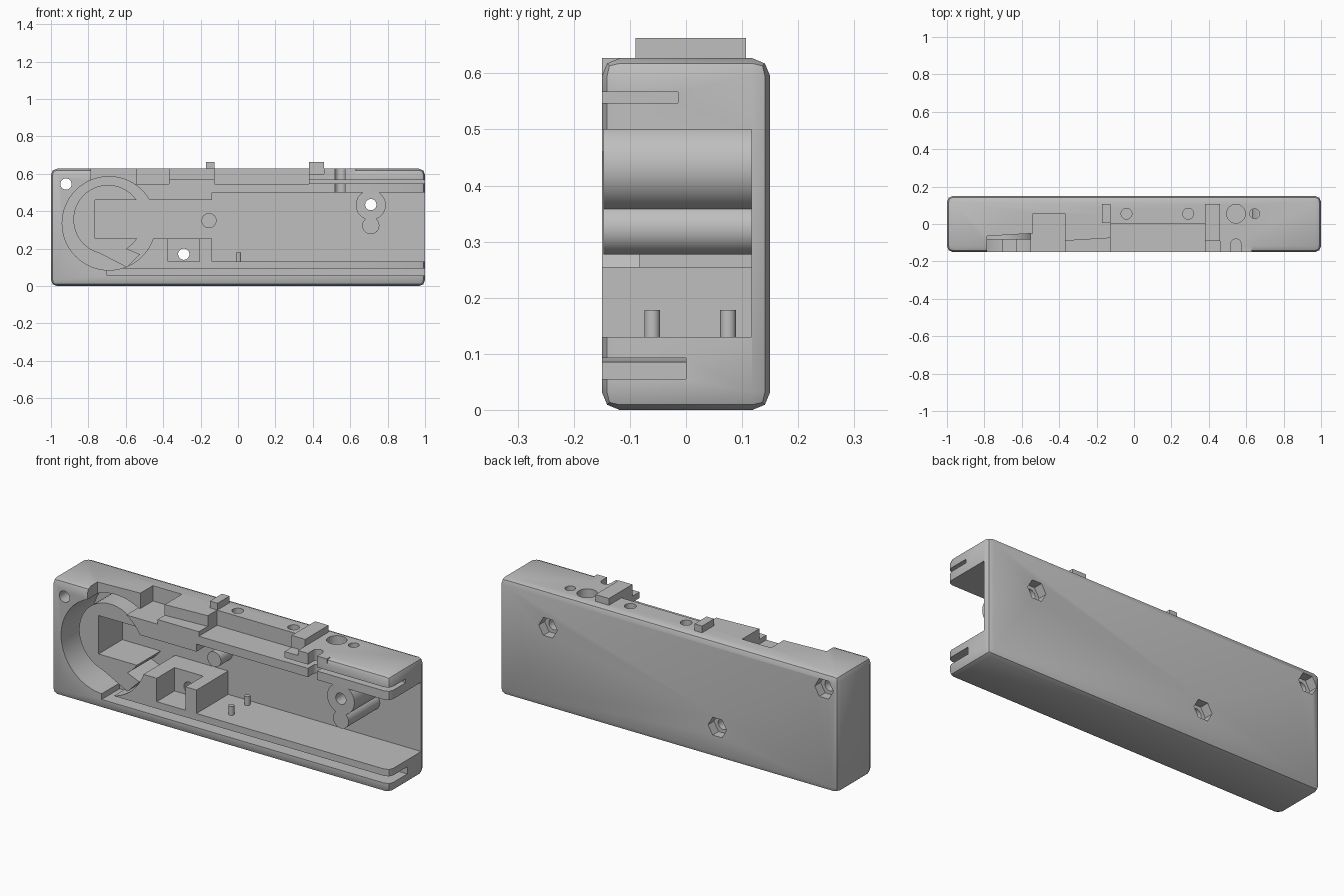
import bpy
import bmesh
from math import cos, sin, tau
from mathutils import Vector

cube = bpy.data.objects.get("Cube")
if cube:
    bpy.data.objects.remove(cube, do_unlink=True)

grey = bpy.data.materials.new("light_grey")
grey.use_nodes = True
COLOUR = (0.52, 0.52, 0.52, 1)
grey.diffuse_color = COLOUR
grey.node_tree.nodes["Principled BSDF"].inputs["Base Color"].default_value = COLOUR

FLOOR = 0.117    # inner face of the back wall
FRONT = -0.15
OUT = -0.2       # cutters start clear of the front face


def prism(name, points, low, high, axis="y"):
    """Extrude an outline along y (outline in x, z) or along z (outline in x, y)."""
    bm = bmesh.new()
    place = (lambda a, b: (a, low, b)) if axis == "y" else (lambda a, b: (a, b, low))
    face = bm.faces.new([bm.verts.new(place(a, b)) for a, b in points])
    move = Vector((0, high - low, 0)) if axis == "y" else Vector((0, 0, high - low))
    result = bmesh.ops.extrude_face_region(bm, geom=[face])
    bmesh.ops.translate(bm, vec=move, verts=[v for v in result["geom"] if isinstance(v, bmesh.types.BMVert)])
    bmesh.ops.recalc_face_normals(bm, faces=bm.faces)
    mesh = bpy.data.meshes.new(name)
    bm.to_mesh(mesh)
    bm.free()
    mesh.materials.append(grey)
    obj = bpy.data.objects.new(name, mesh)
    bpy.context.collection.objects.link(obj)
    return obj


def box(name, x0, x1, y0, y1, z0, z1):
    return prism(name, [(x0, z0), (x1, z0), (x1, z1), (x0, z1)], y0, y1)


def rod(name, a, b, radius, low, high, axis="y", sides=48):
    ring = [(a + radius * cos(tau * i / sides), b + radius * sin(tau * i / sides)) for i in range(sides)]
    return prism(name, ring, low, high, axis)


def apply(obj, modifier):
    bpy.ops.object.select_all(action="DESELECT")
    obj.select_set(True)
    bpy.context.view_layer.objects.active = obj
    bpy.ops.object.modifier_apply(modifier=modifier.name)


def combine(obj, other, operation="DIFFERENCE"):
    mod = obj.modifiers.new("combine", "BOOLEAN")
    mod.operation, mod.solver, mod.object = operation, "EXACT", other
    apply(obj, mod)
    bpy.data.objects.remove(other, do_unlink=True)


# Chamfered shell
body = box("housing", -1, 1, FRONT, 0.15, 0, 0.627)
bevel = body.modifiers.new("edges", "BEVEL")
bevel.width, bevel.segments, bevel.limit_method = 0.032, 2, "NONE"
apply(body, bevel)
combine(body, box("square_lip", 0.38, 0.63, FRONT, -0.05, 0.57, 0.627), "UNION")


def slot():
    return box("slot", -0.765, -0.1, OUT, FLOOR, 0.255, 0.46)


# Main cavity, round recess, slot and bolt pocket
combine(body, box("cavity", -0.14, 1.1, OUT, FLOOR, 0.13, 0.5))
combine(body, rod("recess", -0.69, 0.335, 0.25, OUT, FLOOR, sides=64))
combine(body, slot())
combine(body, box("pocket", -0.375, -0.205, OUT, 0, 0.13, 0.3))

# Grooves for the cover, open at the right end
combine(body, box("lower_groove", -0.7, 1.1, OUT, 0, 0.055, 0.093))
combine(body, box("upper_groove", 0.3, 1.1, OUT, -0.014, 0.547, 0.567))

# Steps let down into the top edge
combine(body, prism("shallow_step", [(-0.785, OUT), (-0.785, -0.065), (-0.54, -0.05), (-0.54, OUT)], 0.545, 0.7, "z"))
combine(body, box("deep_step", -0.541, -0.37, OUT, 0.055, 0.545, 0.7))
combine(body, prism("middle_step", [(-0.372, OUT), (-0.372, -0.09), (-0.125, -0.075), (-0.125, OUT)], 0.57, 0.7, "z"))
combine(body, box("long_step", -0.126, 0.38, OUT, 0.003, 0.546, 0.7))
combine(body, box("lip_notch", 0.37, 0.46, OUT, -0.09, 0.6, 0.7))

# Holes and wire slot in the top
for x, radius in ((-0.04, 0.029), (0.29, 0.029), (0.545, 0.05), (0.645, 0.026)):
    combine(body, rod("top_hole", x, 0.055, radius, 0.45, 0.7, "z"))
combine(body, box("wire_slot", 0.518, 0.572, OUT, -0.107, 0.45, 0.7))
combine(body, rod("wire_slot_end", 0.545, -0.107, 0.027, 0.45, 0.7, "z"))

# Keyhole-shaped screw post
post = rod("screw_post", 0.71, 0.433, 0.08, -0.147, 0.125)
combine(post, rod("post_lobe", 0.71, 0.323, 0.046, -0.147, 0.125, sides=24), "UNION")

# Bolt holes with hexagonal nut seats in the back
for x, z in ((-0.92, 0.545), (-0.29, 0.17), (0.71, 0.435)):
    combine(body, rod("bolt_hole", x, z, 0.03, OUT, 0.2))
    combine(body, rod("nut_seat", x, z, 0.055, 0.1, 0.2, sides=6))
combine(post, rod("bolt_hole", 0.71, 0.435, 0.03, OUT, 0.2))
combine(post, rod("nut_seat", 0.71, 0.435, 0.055, 0.1, 0.2, sides=6))

# Round raised guide with a pointed tail, split by the slot
guide = rod("round_guide", -0.695, 0.355, 0.185, -0.083, 0.125, sides=64)
tail = [(-0.815, 0.214), (-0.595, 0.1), (-0.525, 0.17), (-0.61, 0.205), (-0.7, 0.3)]
combine(guide, prism("tail", tail, -0.083, 0.125), "UNION")
combine(guide, slot())

# Pegs inside the cavity
parts = [body, post, guide, rod("wall_peg", -0.155, 0.35, 0.04, 0.02, 0.125)]
for side, y in (("front", -0.06), ("back", 0.075)):
    parts.append(rod(side + "_floor_peg", 0.003, y, 0.014, 0.12, 0.178, "z", 24))

# Tabs on the top
parts.append(box("left_half_tab", -0.17, -0.125, 0.005, 0.107, 0.58, 0.663))
parts.append(box("right_half_tab", 0.38, 0.46, -0.09, 0.107, 0.6, 0.663))

bpy.ops.object.select_all(action="DESELECT")
for part in parts:
    part.select_set(True)
bpy.context.view_layer.objects.active = body
bpy.ops.object.shade_smooth_by_angle()
